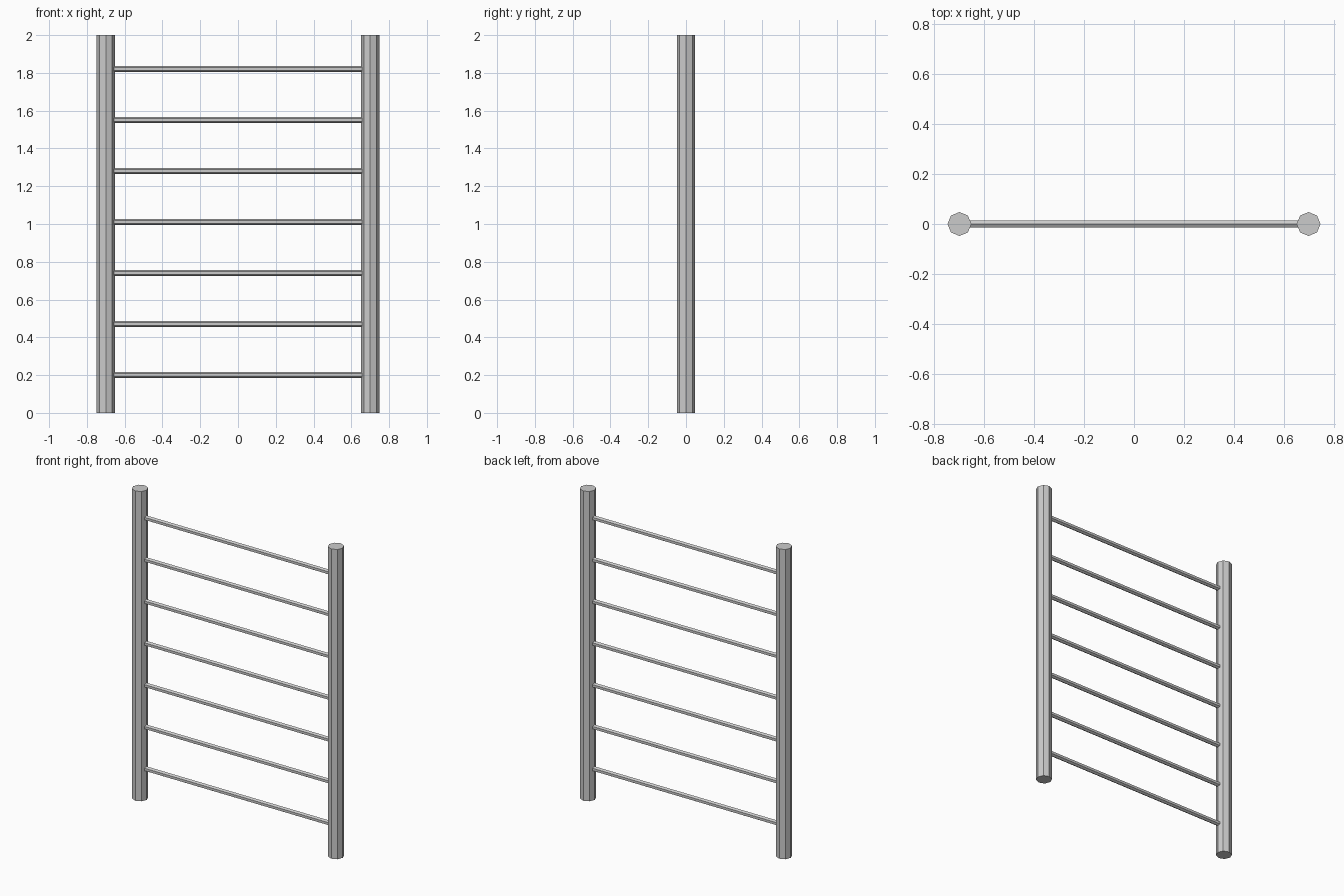
import bpy
from math import pi

if "Cube" in bpy.data.objects:
    bpy.data.objects.remove(bpy.data.objects["Cube"])

HALF_SPAN = 0.7     # post centre distance from the middle
HEIGHT = 2.0


def rod(name, sides, radius, length, location, rotation=(0, 0, 0)):
    bpy.ops.mesh.primitive_cylinder_add(vertices=sides, radius=radius, depth=length,
                                        location=location, rotation=rotation)
    obj = bpy.context.object
    obj.name = name
    return obj


# Two upright octagonal posts
for side, label in ((-1, "left"), (1, "right")):
    rod(f"post_{label}", 8, 0.048, HEIGHT, (side * HALF_SPAN, 0, HEIGHT / 2))

# Seven evenly spaced rungs, ends buried in the posts, one edge facing up
for i in range(7):
    rod(f"rung_{i + 1}", 6, 0.016, 2 * HALF_SPAN, (0, 0, 0.2 + 0.27 * i),
        (pi / 2, 0, pi / 2))
